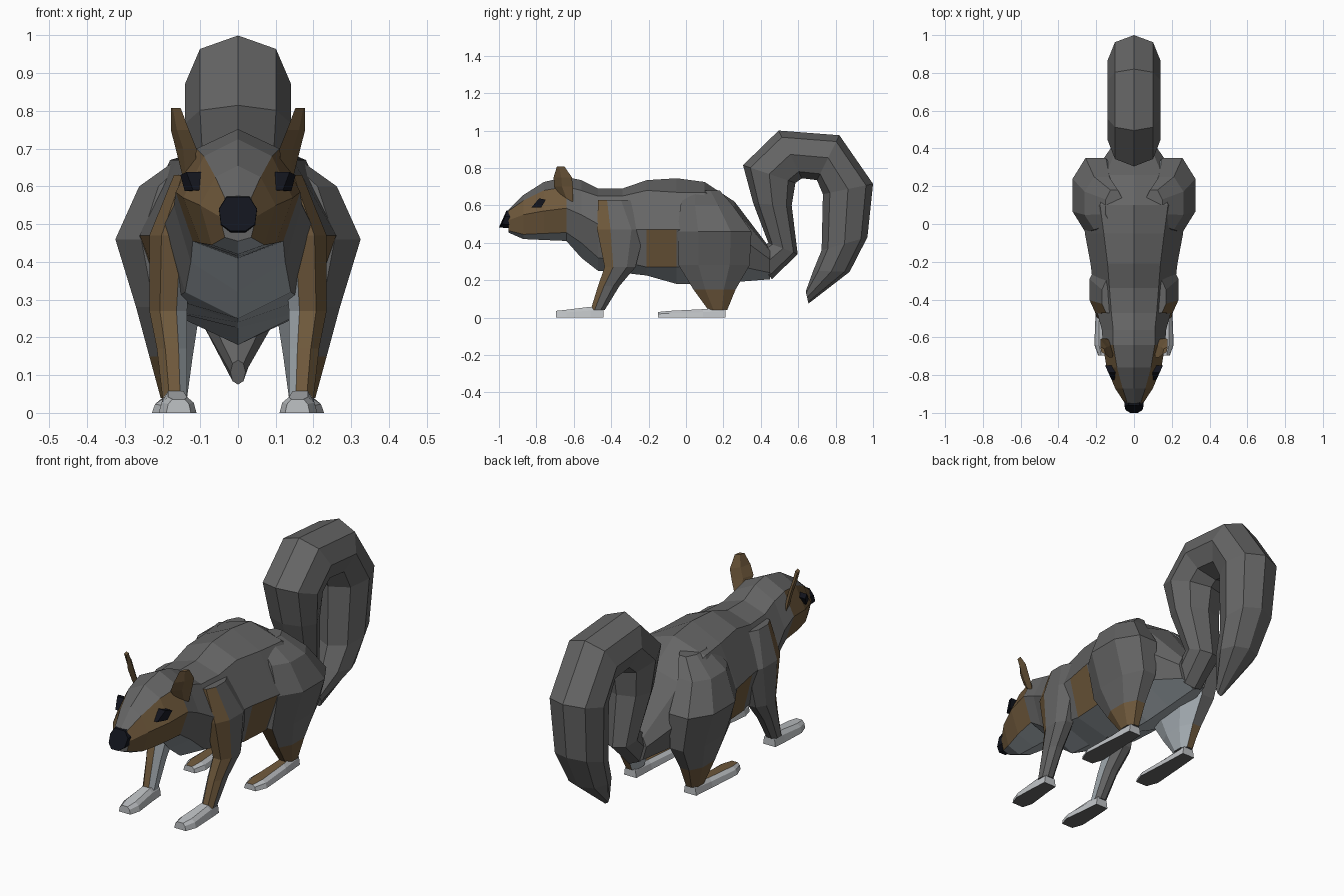
import bpy, bmesh
from mathutils import Vector

if "Cube" in bpy.data.objects:
    bpy.data.objects.remove(bpy.data.objects["Cube"])


def material(name, rgb):
    m = bpy.data.materials.new(name)
    m.diffuse_color = (*rgb, 1)
    m.use_nodes = True
    m.node_tree.nodes["Principled BSDF"].inputs["Base Color"].default_value = m.diffuse_color
    return m


GREY = material("grey_fur", (0.13, 0.13, 0.13))
BROWN = material("brown_fur", (0.16, 0.10, 0.045))
LIGHT = material("belly_fur", (0.36, 0.40, 0.43))
PALE = material("pale_paw", (0.52, 0.54, 0.56))
BLACK = material("black", (0.006, 0.007, 0.012))


def loft(name, rings, mats, pick=lambda i, j: 0, mirror=False, caps=(0, 0)):
    """Skin a list of equal point rings; pick(i, j) chooses each face's material."""
    bm = bmesh.new()
    vs = [[bm.verts.new(p) for p in ring] for ring in rings]
    n = len(rings[0])
    for i in range(len(vs) - 1):
        for j in range(n):
            k = (j + 1) % n
            f = bm.faces.new((vs[i][j], vs[i][k], vs[i + 1][k], vs[i + 1][j]))
            f.material_index = pick(i, j)
    bm.faces.new(vs[0]).material_index = caps[0]
    bm.faces.new(vs[-1]).material_index = caps[1]
    bmesh.ops.recalc_face_normals(bm, faces=bm.faces)
    me = bpy.data.meshes.new(name)
    bm.to_mesh(me)
    bm.free()
    for m in mats:
        me.materials.append(m)
    ob = bpy.data.objects.new(name, me)
    bpy.context.collection.objects.link(ob)
    if mirror:
        ob.modifiers.new("Mirror", "MIRROR")
    return ob


def chamfered(a0, a1, b0, b1, c=0.28):
    """Eight-sided outline; edges run front, front-outer, outer ... front-inner."""
    da, db = (a1 - a0) * c, (b1 - b0) * c
    return [(a0 + da, b0), (a1 - da, b0), (a1, b0 + db), (a1, b1 - db),
            (a1 - da, b1), (a0 + da, b1), (a0, b1 - db), (a0, b0 + db)]


# Head and body: y, top z, three side points (x, z), bottom z
sections = [
    (-.95, .575, (.035, .57), (.048, .52), (.035, .465), .455),
    (-.87, .655, (.06, .625), (.10, .55), (.07, .445), .42),
    (-.76, .725, (.09, .68), (.145, .57), (.10, .45), .415),
    (-.64, .752, (.11, .70), (.165, .585), (.12, .455), .41),
    (-.56, .735, (.11, .68), (.17, .55), (.125, .40), .32),
    (-.47, .69, (.12, .65), (.195, .50), (.14, .32), .25),
    (-.34, .69, (.13, .65), (.215, .47), (.17, .30), .24),
    (-.21, .735, (.14, .68), (.23, .47), (.18, .27), .225),
    (-.05, .745, (.16, .67), (.26, .47), (.19, .27), .18),
    (.10, .725, (.18, .67), (.27, .47), (.19, .28), .18),
    (.26, .62, (.15, .58), (.22, .45), (.16, .28), .19),
    (.45, .37, (.07, .355), (.09, .31), (.07, .24), .205),
]


def body_ring(y, top, *rest):
    side, bottom = rest[:3], rest[3]
    right = [(x, y, z) for x, z in side]
    left = [(-x, y, z) for x, z in reversed(side)]
    return [(0, y, top)] + right + [(0, y, bottom)] + left


def body_colour(i, j):
    s = min(j, 7 - j)
    if s == 3:
        return 2
    if (i < 3 and s > 0) or (i == 7 and s == 2):
        return 1
    return 0


loft("head_and_body", [body_ring(*s) for s in sections], [GREY, BROWN, LIGHT], body_colour)

# Nose
front = [(-.03, -.96, .572), (.03, -.96, .572), (.05, -.965, .54),
         (.045, -.985, .50), (.02, -1.0, .482), (-.02, -1.0, .482),
         (-.045, -.985, .50), (-.05, -.965, .54)]
back = [(x * 1.02, -.93, .53 + (z - .53) * 1.1) for x, y, z in front]
loft("nose", [front, back], [BLACK])

# Eyes
diamond = [(-.825, .59), (-.785, .638), (-.75, .63), (-.775, .588)]
loft("eye", [[(x + (y + .787) * .45, y, z) for y, z in diamond] for x in (.085, .136)],
     [BLACK], mirror=True)

# Ears: thin leaves running from inner front to outer back
ear = []
for z, x0, y0, x1, y1 in [(.62, .115, -.645, .145, -.605), (.70, .11, -.705, .165, -.605),
                          (.75, .13, -.708, .178, -.61), (.808, .152, -.69, .178, -.65)]:
    a, b = Vector((x0, y0, z)), Vector((x1, y1, z))
    t = Vector((.008, -.008, 0))
    ear.append([a, (a + b) / 2 - t, b, (a + b) / 2 + t])
loft("ear", ear, [BROWN], mirror=True)


# Legs: z, x range, y range
def leg(name, levels, pick):
    rings = [[(x, y, z) for x, y in chamfered(x0, x1, y0, y1)] for z, x0, x1, y0, y1 in levels]
    loft(name, rings, [GREY, BROWN, LIGHT], pick, mirror=True)


leg("front_leg", [(.63, .09, .17, -.47, -.30), (.47, .12, .235, -.475, -.22),
                  (.27, .135, .235, -.435, -.27), (.17, .135, .215, -.47, -.355),
                  (.04, .135, .20, -.51, -.435)],
    lambda i, j: 1 if j in (0, 1) else 2 if j in (6, 7) else 0)

leg("hind_leg", [(.68, .06, .15, .0, .18), (.60, .08, .262, -.03, .25),
                 (.46, .08, .325, -.045, .35), (.28, .10, .27, -.04, .34),
                 (.15, .12, .235, .04, .265), (.04, .135, .205, .12, .22)],
    lambda i, j: 2 if j in (5, 6, 7) else 1 if i > 2 and (i > 3 or j == 0) else 0)


# Feet: y, x range, top z, with a sloped upper edge
def foot(name, levels, top_mat):
    rings = []
    for y, x0, x1, h in levels:
        d = (x1 - x0) * .25
        rings.append([(x0, y, 0), (x1, y, 0), (x1 - d * .3, y, h * .65),
                      (x1 - d, y, h), (x0 + d, y, h), (x0 + d * .3, y, h * .65)])
    loft(name, rings, [PALE, GREY, top_mat],
         lambda i, j: 1 if j == 0 else 2 if j == 3 else 0, mirror=True)


foot("front_foot", [(-.695, .125, .19, .036), (-.64, .11, .21, .042),
                    (-.51, .125, .205, .058), (-.44, .13, .20, .055)], PALE)
foot("hind_foot", [(-.15, .14, .205, .03), (-.09, .12, .228, .036),
                   (.09, .13, .215, .045), (.21, .135, .205, .055)], BROWN)

# Tail: outer (y, z), inner (y, z), half width
tail = [
    (.35, .34, .46, .205, .07), (.44, .40, .597, .34, .085),
    (.36, .61, .565, .60, .125), (.305, .815, .585, .72, .14),
    (.495, 1.0, .62, .745, .14), (.82, .975, .70, .735, .14),
    (1.0, .715, .732, .66, .14), (.97, .43, .725, .36, .125),
    (.875, .245, .68, .25, .10), (.655, .075, .64, .14, .02),
]


def tail_ring(oy, oz, iy, iz, w):
    o, n = Vector((0, oy, oz)), Vector((0, iy, iz))
    half = [(.72, .14), (1, .5), (.72, .86)]
    right = [o.lerp(n, t) + Vector((w * f, 0, 0)) for f, t in half]
    left = [Vector((-p.x, p.y, p.z)) for p in reversed(right)]
    return [o] + right + [n] + left


loft("tail", [tail_ring(*t) for t in tail], [GREY])
